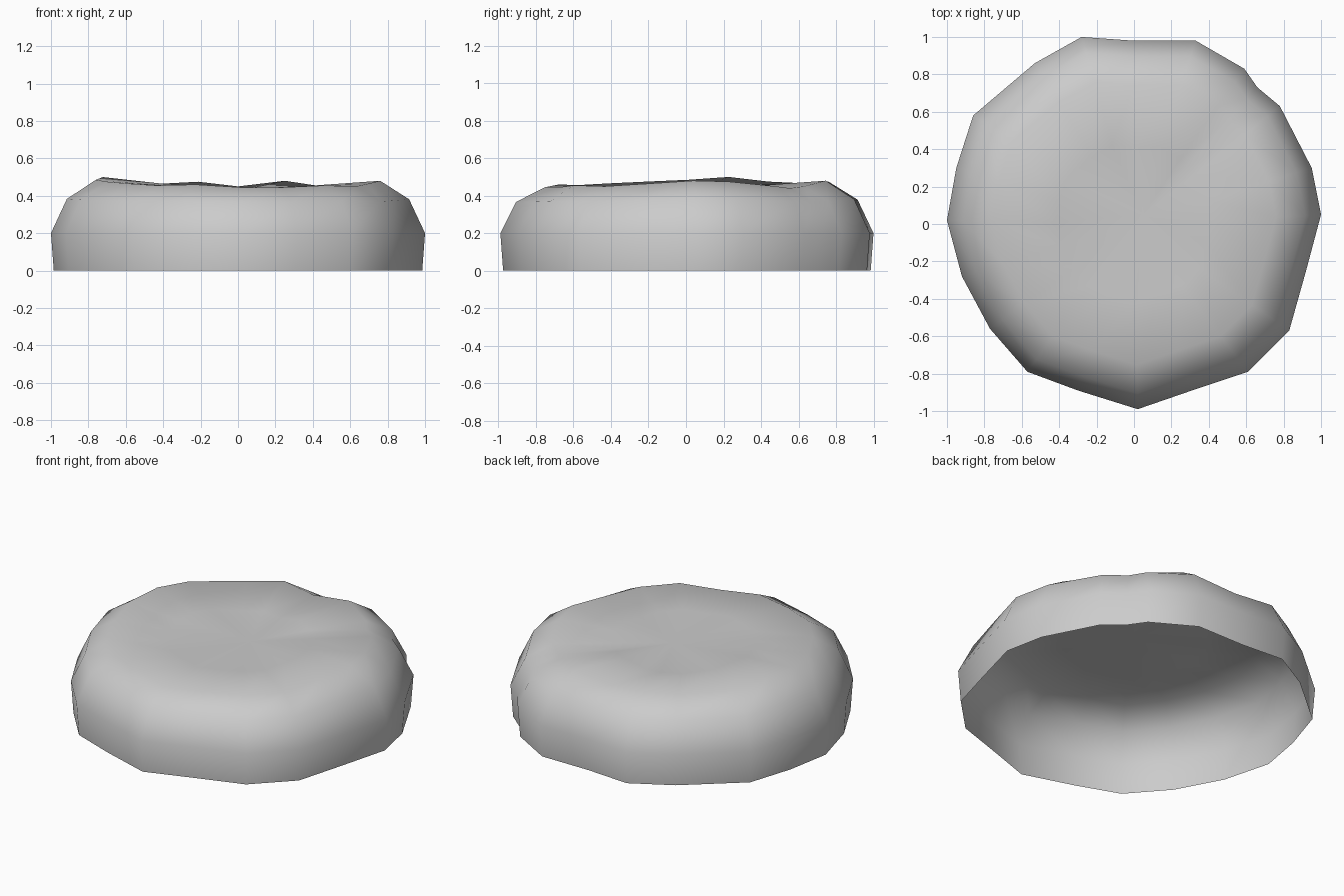
import bpy, bmesh

if "Cube" in bpy.data.objects:
    bpy.data.objects.remove(bpy.data.objects["Cube"])

# Irregular outline seen from above: x, y, height of the top rim there
outline = [
    (1.00, .05, .48), (.95, .30, .475), (.78, .63, .45), (.66, .73, .44),
    (.59, .83, .45), (.33, .98, .48), (0, .98, .45), (-.28, 1.0, .475),
    (-.53, .86, .465), (-.86, .58, .475), (-.95, .30, .50), (-1.0, .02, .485),
    (-.92, -.28, .475), (-.77, -.56, .465), (-.57, -.79, .455), (-.30, -.89, .46),
    (.02, -.99, .445), (.31, -.89, .445), (.61, -.79, .455), (.83, -.57, .45),
    (.92, -.25, .465)]

# Rings from the open base to the sunken top: scale, height (None = rim height)
rings = [(.985, 0, 0), (1.0, .20, 0), (.915, .375, .4), (.76, None, 0), (.42, .45, .4)]

bm = bmesh.new()
loops = []
for scale, z, follow in rings:
    loop = []
    for x, y, rim in outline:
        h = rim if z is None else z + follow * (rim - .465)
        loop.append(bm.verts.new((x * scale, y * scale, h)))
    loops.append(loop)

n = len(outline)
for low, high in zip(loops, loops[1:]):
    for i in range(n):
        j = (i + 1) % n
        bm.faces.new((low[i], low[j], high[j], high[i]))

# Top centre, slightly dished
centre = bm.verts.new((.05, .05, .437))
for i in range(n):
    bm.faces.new((loops[-1][i], loops[-1][(i + 1) % n], centre))

# Shallow dent near the back of the top
for v in loops[-1]:
    if v.co.y > .3 and -.3 < v.co.x < .1:
        v.co.z -= .015

for f in bm.faces:
    f.smooth = True
mesh = bpy.data.meshes.new("rock")
bm.to_mesh(mesh)
bm.free()
rock = bpy.data.objects.new("rock", mesh)
bpy.context.collection.objects.link(rock)
